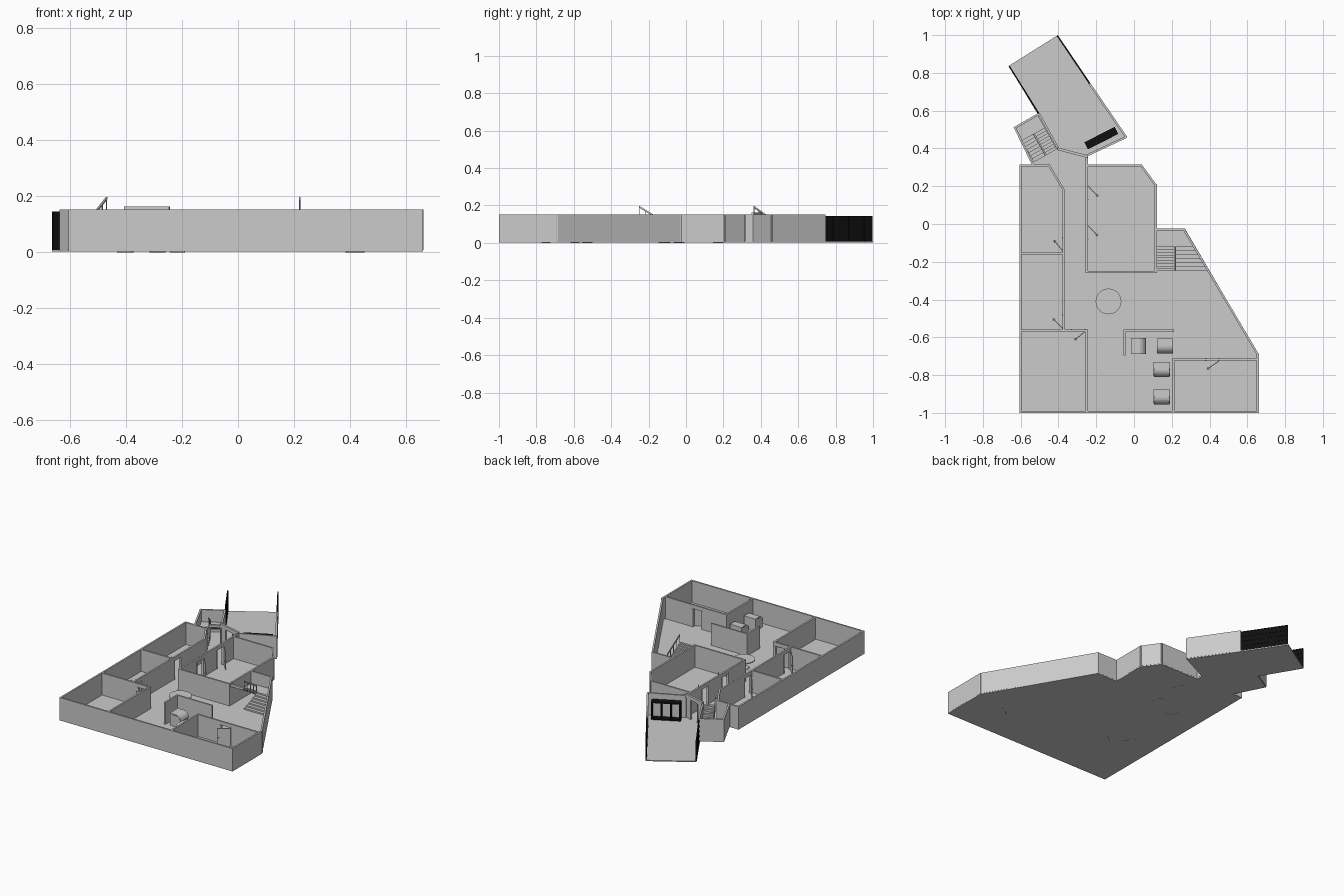
import bpy, bmesh, math
from mathutils import Vector

if "Cube" in bpy.data.objects:
    bpy.data.objects.remove(bpy.data.objects["Cube"])

FLOOR, TOP, T = 0.01, 0.155, 0.011
black = bpy.data.materials.new("black")
black.diffuse_color = (0.005, 0.005, 0.005, 1)
black.use_nodes = True
black.node_tree.nodes["Principled BSDF"].inputs["Base Color"].default_value = black.diffuse_color


def finish(name, bm, mat=None):
    bmesh.ops.recalc_face_normals(bm, faces=bm.faces)
    me = bpy.data.meshes.new(name)
    bm.to_mesh(me)
    bm.free()
    ob = bpy.data.objects.new(name, me)
    bpy.context.collection.objects.link(ob)
    if mat:
        me.materials.append(mat)
    return ob


def prism(name, pts, z0, z1, mat=None):
    """Extrude a plan outline from z0 to z1."""
    bm = bmesh.new()
    f = bm.faces.new([bm.verts.new((p[0], p[1], z0)) for p in pts])
    r = bmesh.ops.extrude_face_region(bm, geom=[f])
    vs = [g for g in r["geom"] if isinstance(g, bmesh.types.BMVert)]
    bmesh.ops.translate(bm, verts=vs, vec=(0, 0, z1 - z0))
    return finish(name, bm, mat)


def upright(name, pts, origin, direction, thick, mat=None):
    """Extrude a (distance, height) side profile sideways, centred on a plan line."""
    o, d = Vector(origin), Vector(direction).normalized()
    n = Vector((-d.y, d.x))
    bm = bmesh.new()
    f = bm.faces.new([bm.verts.new((*(o + d * s - n * thick / 2), z)) for s, z in pts])
    r = bmesh.ops.extrude_face_region(bm, geom=[f])
    vs = [g for g in r["geom"] if isinstance(g, bmesh.types.BMVert)]
    bmesh.ops.translate(bm, verts=vs, vec=(n.x * thick, n.y * thick, 0))
    return finish(name, bm, mat)


def wall(name, a, b, z0=FLOOR, z1=TOP, t=T, ext=T / 2, mat=None):
    a, b = Vector(a), Vector(b)
    L = (b - a).length
    return upright(name, [(-ext, z0), (L + ext, z0), (L + ext, z1), (-ext, z1)], a, b - a, t, mat)


def door_wall(name, a, b, gaps):
    """Wall with door openings given as (start, end) distances along it."""
    a, b = Vector(a), Vector(b)
    d, L = (b - a).normalized(), (b - a).length
    pts = [(0, FLOOR)]
    for s, e in gaps:
        pts += [(s, FLOOR), (s, 0.13), (e, 0.13), (e, FLOOR)]
    upright(name, pts + [(L, FLOOR), (L, TOP), (0, TOP)], a, d, T)
    for s, e in gaps:
        for p in (s, e):
            wall(name + "_jamb", a + d * (p - .003), a + d * (p + .003), FLOOR, 0.132, T + .005, 0)


def door(hinge, tip):
    h, t = Vector(hinge), Vector(tip)
    wall("door_leaf", h, t, 0.002, 0.128, 0.004, 0)
    wall("door_handle", h.lerp(t, .82), h.lerp(t, .95), 0.062, 0.067, 0.014, 0)


# floor slabs
prism("main_floor", [(-.605, -1), (.66, -1), (.66, -.69), (.27, -.025), (.12, -.025), (.12, .205),
      (.04, .315), (-.245, .315), (-.245, .36), (-.4, .397), (-.505, .585), (-.635, .51),
      (-.535, .315), (-.605, .315)], 0.004, FLOOR)
prism("annex_floor", [(-.4, .397), (-.245, .36), (-.037, .46), (-.403, 1), (-.663, .837)], 0.004, FLOOR)

# outer walls
outer = [(-.45, .31), (-.6, .31), (-.6, -.995), (.655, -.995), (.655, -.69), (.265, -.03), (.12, -.03)]
for a, b in zip(outer, outer[1:]):
    wall("outer_wall", a, b)
room = [(.115, -.255), (.115, .205), (.038, .31), (-.25, .31)]
for a, b in zip(room, room[1:]):
    wall("office_outer_wall", a, b)

# inner walls with door openings
door_wall("corridor_east_wall", (-.25, -.26), (-.25, .365), [(.18, .25), (.39, .46)])
door_wall("corridor_west_wall", (-.372, -.565), (-.372, .18), [(.012, .082), (.422, .492)])
wall("corridor_slanted_wall", (-.372, .18), (-.45, .31))
wall("office_south_wall", (-.25, -.255), (.115, -.255))
wall("west_room_divider", (-.6, -.157), (-.372, -.157))
door_wall("southwest_room_wall", (-.605, -.565), (-.245, -.565), [(.275, .345)])
wall("southwest_room_side_wall", (-.25, -.565), (-.25, -.99))
door_wall("southeast_room_wall", (.205, -.717), (.655, -.717), [(.175, .245)])
wall("southeast_room_side_wall", (.208, -.717), (.208, -.99))
wall("screen_wall", (-.05, -.565), (.205, -.565))
wall("screen_wall_return", (-.05, -.565), (-.05, -.69))

# open doors
for h, t in [((-.242, .2), (-.19, .145)), ((-.242, -.01), (-.19, -.065)),
             ((-.375, -.145), (-.425, -.085)), ((-.375, -.555), (-.43, -.5)),
             ((-.26, -.57), (-.315, -.615)), ((.45, -.725), (.385, -.77))]:
    door(h, t)

# stairwell box and annex walls
wall("stairwell_end_wall", (-.508, .58), (-.63, .51))
wall("stairwell_side_wall", (-.63, .51), (-.537, .318))
wall("annex_west_wall", (-.402, .4), (-.5, .578))
wall("annex_east_wall", (-.042, .46), (-.236, .744), ext=0)
wall("annex_south_wall", (-.245, .365), (-.046, .458))


def window_wall(a, b, cols=6, rows=4):
    a, b = Vector(a), Vector(b)
    wall("window_pane", a, b, FLOOR, 0.147, 0.003, 0, black)
    for i in range(cols + 1):
        p = a.lerp(b, .008 + .984 * i / cols)
        e = (b - a).normalized() * .002
        wall("window_mullion", p - e, p + e, FLOOR, 0.147, 0.008, 0, black)
    for j in range(rows + 1):
        z = FLOOR + .133 * j / rows
        wall("window_rail", a, b, z, z + .004, 0.007, 0, black)


window_wall((-.236, .744), (-.405, .996))
window_wall((-.503, .583), (-.661, .836))

# annex entrance frame
fa, fb = Vector((-.4, .397)), Vector((-.25, .358))
wall("entrance_header", fa, fb, 0.14, 0.165, 0.014)
for f in (0, .28, .72, 1):
    p = fa.lerp(fb, f)
    e = (fb - fa).normalized() * .004
    wall("entrance_post", p - e, p + e, FLOOR, 0.145, 0.012, 0)
for f, g in ((0, .28), (.72, 1)):
    wall("entrance_side_panel", fa.lerp(fb, f), fa.lerp(fb, g), FLOOR, 0.14, 0.005, 0)

# black shelf unit with three open bays
sa = Vector((-.255, .395))
sd = (Vector((-.088, .48)) - sa).normalized()
sn = Vector((-sd.y, sd.x))
sa = sa + sd * .01 + sn * .016
L = .18
wall("shelf_back", sa - sn * .018, sa - sn * .018 + sd * L, .015, .12, .004, 0)
for z in (.012, .122):
    wall("shelf_board", sa, sa + sd * L, z, z + .008, .042, 0, black)
for i in range(4):
    p = sa + sd * (L - .008) * i / 3
    wall("shelf_upright", p, p + sd * .008, .012, .13, .04, 0, black)


def staircase(o, u, v, w, far, run, end, steps=(6, 9)):
    """U-shaped stair: lower flight beyond the divider, upper flight beside it."""
    o, u, v = Vector(o), Vector(u).normalized(), Vector(v).normalized()
    P = lambda s, t: o + u * s + v * t
    mid, top = 0.075, 0.15
    n = steps[0]
    for i in range(n):
        s, e = run * i / n, run * (i + 1) / n
        prism("lower_step", [P(s, w), P(e, w), P(e, far(e)), P(s, far(s))],
              FLOOR, FLOOR + (mid - FLOOR) * (i + 1) / (n + 1))
    prism("stair_landing", [P(run, 0), P(end, 0), P(end, far(end)), P(run, far(run))], mid - .01, mid)
    n = steps[1]
    for i in range(n):
        s, e = run * (n - 1 - i) / n, run * (n - i) / n
        z = mid + (top - mid) * (i + 1) / n
        prism("upper_step", [P(s, 0), P(e, 0), P(e, w - .006), P(s, w - .006)], z - .016, z)
    # sloped handrail between the flights
    upright("stair_rail", [(0, .19), (run, .11), (run, .12), (0, .2)], P(0, w), u, .005)
    for i in range(5):
        s = run * i / 4
        z = .195 - .08 * i / 4
        wall("rail_post", P(max(s - .002, 0), w), P(s + .002, w), z - .06, z, .004, 0)


staircase((.12, -.25), (0, 1), (1, 0), .1,
          lambda s: .144 + (.225 - s) * .59, .13, .22)
staircase((-.408, .397), (-.493, .868), (-.868, -.496), .07, lambda s: .14, .13, .205, (7, 8))

# round table
for nm, r1, r2, z0, z1 in (("table_top", .068, .068, .064, .07), ("table_stem", .01, .01, .014, .064),
                           ("table_base", .035, .03, .01, .015)):
    bm = bmesh.new()
    bmesh.ops.create_cone(bm, cap_ends=True, segments=32, radius1=r1, radius2=r2, depth=z1 - z0)
    bmesh.ops.translate(bm, verts=bm.verts, vec=(-.135, -.41, (z0 + z1) / 2))
    ob = finish(nm, bm)


# desk-like units: side panels, raised back shelf and curved front
def unit(x, y, ang):
    d = Vector((math.cos(ang), math.sin(ang)))
    n = Vector((-d.y, d.x))
    c = Vector((x, y))
    curve = [(.04 * math.cos(a), .05 + .04 * math.sin(a))
             for a in (math.pi / 2 * i / 7 for i in range(8))]
    front = [(s, z) for s, z in curve]
    inner = [(s * .85, z - .006) for s, z in reversed(curve)]
    upright("unit_curved_front", front + inner, c, d, .084)
    upright("unit_top", [(-.04, .084), (0, .084), (0, .09), (-.04, .09)], c, d, .084)
    upright("unit_back", [(-.04, FLOOR), (-.035, FLOOR), (-.035, .085), (-.04, .085)], c, d, .084)
    for k in (-1, 1):
        upright("unit_side", [(-.04, .004), (.03, .004), (.035, .05), (.02, .08), (-.04, .085)],
                c + n * k * .04, d, .005)


unit(.023, -.645, 0)
for x, y in ((.165, -.645), (.147, -.77), (.147, -.915)):
    unit(x, y, -math.pi / 2)

# shift so the lowest part rests on the ground
for ob in bpy.data.objects:
    ob.location.z = -0.002
